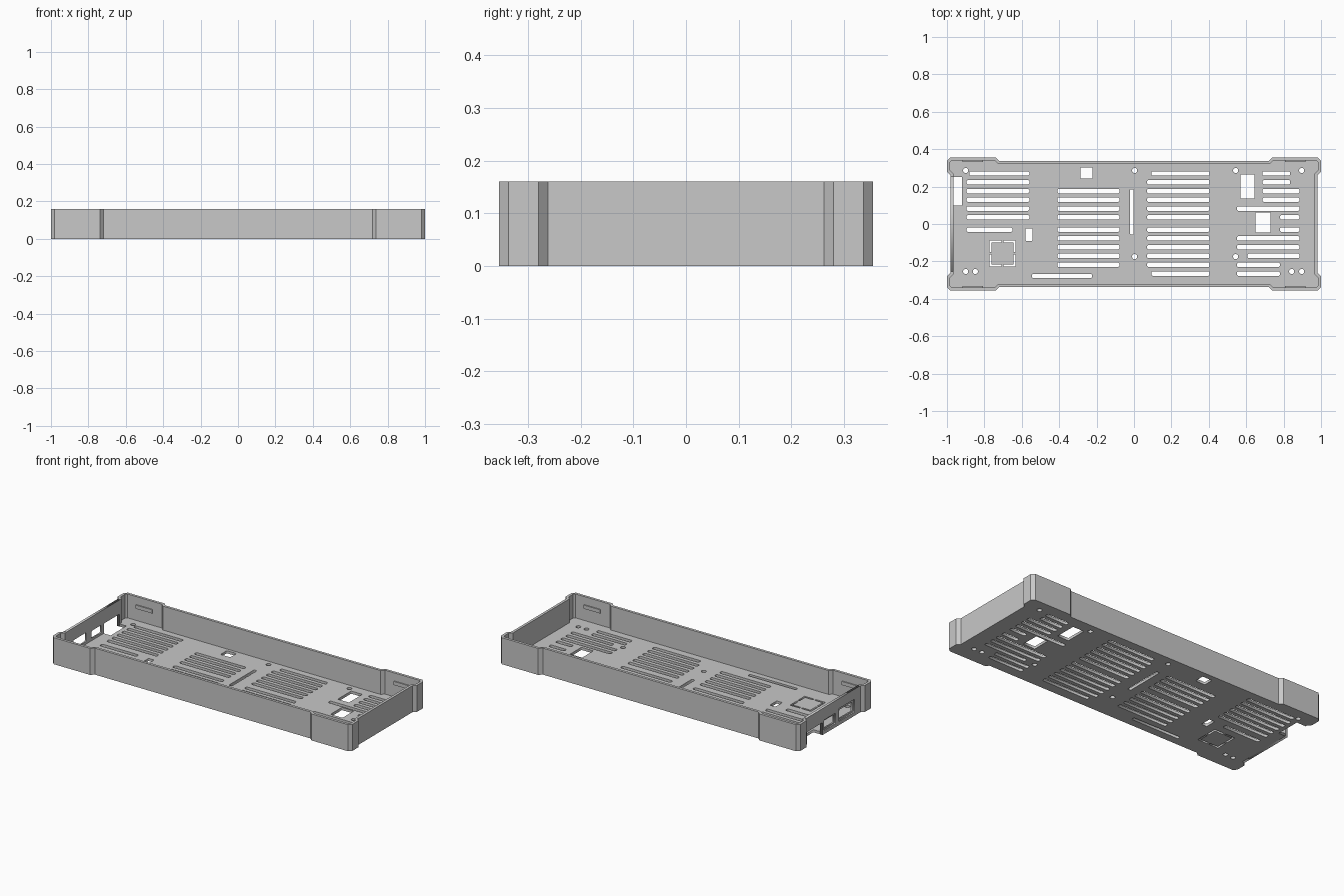
import bpy, bmesh, math
from mathutils import Matrix

cube = bpy.data.objects.get("Cube")
if cube:
    bpy.data.objects.remove(cube)

HEIGHT, WALL, FLOOR = 0.16, 0.016, 0.016

grey = bpy.data.materials.new("plain grey")
grey.use_nodes = True
grey.diffuse_color = (0.58, 0.58, 0.58, 1)
grey.node_tree.nodes["Principled BSDF"].inputs["Base Color"].default_value = (0.58, 0.58, 0.58, 1)


def finish(name, bm):
    bmesh.ops.remove_doubles(bm, verts=bm.verts, dist=0.00001)
    bmesh.ops.recalc_face_normals(bm, faces=bm.faces)
    mesh = bpy.data.meshes.new(name)
    bm.to_mesh(mesh)
    bm.free()
    mesh.materials.append(grey)
    obj = bpy.data.objects.new(name, mesh)
    bpy.context.collection.objects.link(obj)


def loft(name, rings):
    """Closed solid through a series of point rings."""
    bm = bmesh.new()
    loops = [[bm.verts.new(p) for p in ring] for ring in rings]
    for a, b in zip(loops, loops[1:]):
        for i in range(len(a)):
            j = (i + 1) % len(a)
            bm.faces.new((a[i], a[j], b[j], b[i]))
    bm.faces.new(loops[0][::-1])
    bm.faces.new(loops[-1])
    finish(name, bm)


def plate(name, profiles, thickness, matrix):
    """Flat plate: the first profile is the edge, the rest are holes."""
    curve = bpy.data.curves.new(name, "CURVE")
    curve.dimensions, curve.fill_mode = "2D", "BOTH"
    curve.extrude = thickness / 2
    for pts in profiles:
        spline = curve.splines.new("POLY")
        spline.points.add(len(pts) - 1)
        for point, (x, y) in zip(spline.points, pts):
            point.co = (x, y, 0, 1)
        spline.use_cyclic_u = True
    temp = bpy.data.objects.new("profile", curve)
    bpy.context.collection.objects.link(temp)
    bpy.context.view_layer.update()
    graph = bpy.context.evaluated_depsgraph_get()
    mesh = bpy.data.meshes.new_from_object(temp.evaluated_get(graph))
    bm = bmesh.new()
    bm.from_mesh(mesh)
    bm.transform(matrix)
    bpy.data.objects.remove(temp)
    bpy.data.meshes.remove(mesh)
    finish(name, bm)


def outline(d):
    """Tray outline with thicker corner posts, inset by d."""
    k = 0.414 * d
    q = [(0.982 - d, 0.262 + k), (1 - d, 0.28 + k), (1 - d, 0.337 - k),
         (0.982 - k, 0.355 - d), (0.738 + k, 0.355 - d), (0.72 + k, 0.337 - d)]
    back = q + [(-x, y) for x, y in q[::-1]]
    return back + [(-x, -y) for x, y in back]


def rect(x0, x1, y0, y1, c=0.003):
    """Rectangle with clipped corners."""
    return [(x0 + c, y0), (x1 - c, y0), (x1, y0 + c), (x1, y1 - c),
            (x1 - c, y1), (x0 + c, y1), (x0, y1 - c), (x0, y0 + c)]


# Wall swept from one side of the port end round to the other
def wall_path(d):
    pts, x, y = outline(d), -0.982 + d, 0.255
    return [(x, -y)] + pts[12:] + pts[:12] + [(x, y)]


loft("surrounding_wall", [
    [(*o, 0), (*o, HEIGHT), (*i, HEIGHT), (*i, 0)]
    for o, i in zip(wall_path(0), wall_path(WALL))])

# Port end wall: wide recesses outside, smaller openings inside, one open notch
edge = [(-0.255, 0), (0.1, 0), (0.1, 0.075), (0.25, 0.075), (0.25, 0),
        (0.255, 0), (0.255, HEIGHT), (-0.255, HEIGHT)]
layers = [("port_wall_outer", -0.978, [rect(-0.205, -0.055, 0.022, 0.1),
                                       rect(-0.025, 0.085, 0.022, 0.085)]),
          ("port_wall_inner", -0.970, [rect(-0.19, -0.07, 0.032, 0.085),
                                       rect(-0.015, 0.075, 0.03, 0.075)])]
for name, x, ports in layers:
    upright = Matrix(((0, 0, 1, x), (1, 0, 0, 0), (0, 1, 0, 0), (0, 0, 0, 1)))
    plate(name, [edge] + ports, WALL / 2, upright)

# Floor edge, with the notch at the port end
floor = outline(WALL)
side = floor[11][0]
floor[12:12] = [(side, 0.25), (-0.92, 0.25), (-0.92, 0.1), (side, 0.1)]
profiles = [floor]


# Vent slots: rows count up from the middle into each half
def slots(x0, x1, rows):
    for r in rows:
        y = 0.036 + 0.0468 * r if r >= 0 else -0.03 + 0.047 * (r + 1)
        profiles.append(rect(x0, x1, y - 0.012, y + 0.012, 0.006))


slots(-0.895, -0.56, range(5))
slots(-0.88, -0.56, [5])
slots(-0.895, -0.65, [-1])
slots(-0.41, -0.077, range(-5, 4))
slots(0.07, 0.405, range(-5, 5))
slots(0.093, 0.405, [5, -6])
slots(0.687, 0.835, [4, 5])
slots(0.687, 0.885, [2, 3])
slots(0.55, 0.885, [1, -2, -3])
slots(0.78, 0.885, [0, -1])
slots(0.607, 0.885, [-4])
slots(0.55, 0.78, [-5, -6])

# Single floor openings
for size in [(-0.545, -0.225, -0.288, -0.268), (-0.022, -0.002, -0.055, 0.185),
             (-0.287, -0.222, 0.243, 0.303), (-0.58, -0.543, -0.09, -0.024),
             (0.57, 0.645, 0.136, 0.265), (0.65, 0.73, -0.046, 0.062)]:
    profiles.append(rect(*size))

# Screw holes
for y, xs in [(0.286, (-0.9, 0.003, 0.543, 0.896)), (-0.174, (0.003, 0.543)),
              (-0.254, (-0.9, -0.848, 0.843, 0.896))]:
    for x in xs:
        profiles.append([(x + 0.014 * math.cos(a), y + 0.014 * math.sin(a))
                         for a in (math.tau * i / 16 for i in range(16))])

# Knock-out panel: four thin corner slits joined by small bridges
cx, cy, half, slit, gap = -0.703, -0.157, 0.07, 0.011, 0.006
for sx in (-1, 1):
    for sy in (-1, 1):
        corner = [(gap, half), (half, half), (half, gap), (half - slit, gap),
                  (half - slit, half - slit), (gap, half - slit)]
        profiles.append([(cx + sx * x, cy + sy * y) for x, y in corner])

plate("vented_floor", profiles, FLOOR, Matrix.Translation((0, 0, FLOOR / 2)))

# Snap ridges inside the corner posts
for sx, side_name in ((-1, "right"), (1, "left")):
    for sy, end in ((-1, "front"), (1, "back")):
        ring = [(sx * x, sy * y) for x, y in
                ((0.807, 0.332), (0.917, 0.332), (0.917, 0.342), (0.807, 0.342))]
        loft(f"snap_ridge_{end}_{side_name}",
             [[(*p, z) for p in ring] for z in (0.09, 0.112)])
